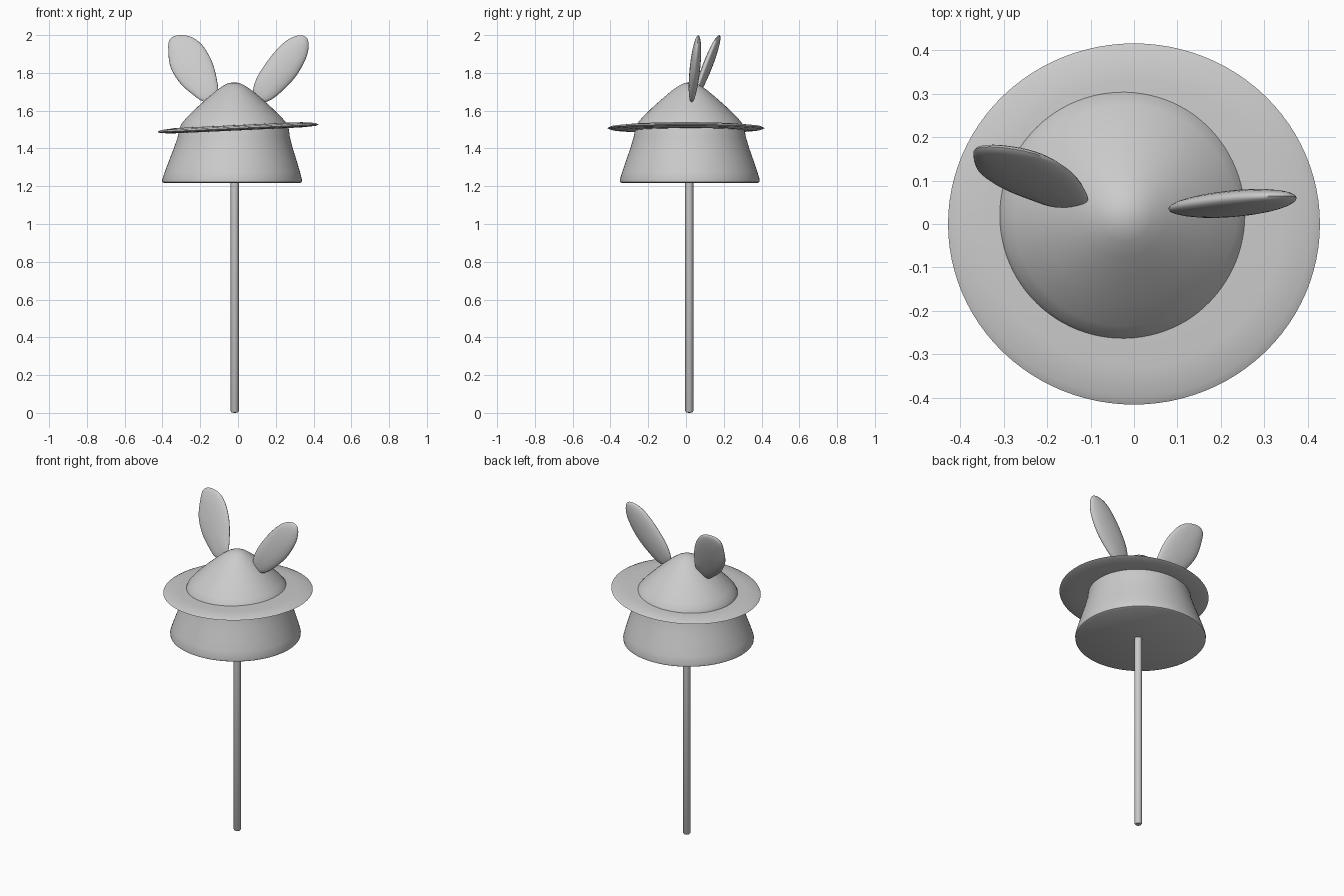
import bpy, bmesh, math
from mathutils import Vector

if "Cube" in bpy.data.objects:
    bpy.data.objects.remove(bpy.data.objects["Cube"])


def finish(name, bm, angle=40):
    bmesh.ops.recalc_face_normals(bm, faces=bm.faces)
    mesh = bpy.data.meshes.new(name)
    bm.to_mesh(mesh)
    bm.free()
    ob = bpy.data.objects.new(name, mesh)
    bpy.context.collection.objects.link(ob)
    bpy.ops.object.select_all(action='DESELECT')
    ob.select_set(True)
    bpy.context.view_layer.objects.active = ob
    bpy.ops.object.shade_smooth_by_angle(angle=math.radians(angle))
    return ob


def lathe(name, profile, sides=96, closed=False):
    """Spin (radius, z) points around the z axis."""
    bm = bmesh.new()
    vs = [bm.verts.new((r, 0, z)) for r, z in profile]
    pairs = list(zip(vs, vs[1:])) + ([(vs[-1], vs[0])] if closed else [])
    edges = [bm.edges.new(p) for p in pairs]
    bmesh.ops.spin(bm, geom=vs + edges, cent=(0, 0, 0), axis=(0, 0, 1),
                   angle=math.tau, steps=sides)
    bmesh.ops.remove_doubles(bm, verts=bm.verts, dist=1e-5)
    return finish(name, bm)


def smooth_loop(points, steps=5):
    """Closed Catmull-Rom curve through the outline points."""
    pts = [Vector(p) for p in points]
    n, out = len(pts), []
    for i in range(n):
        a, b, c, d = (pts[(i + k) % n] for k in (-1, 0, 1, 2))
        for s in range(steps):
            t = s / steps
            out.append(0.5 * (2 * b + (c - a) * t + (2 * a - 5 * b + 4 * c - d) * t * t
                              + (3 * b - a - 3 * c + d) * t ** 3))
    return out


def ear(name, outline, plane, half):
    """Lens-like leaf; outline in x,z and a leaning plane y = a + b*x + c*z."""
    loop = smooth_loop(outline)
    mid = sum(loop, Vector((0, 0))) / len(loop)
    a, b, c = plane
    bm = bmesh.new()

    def vert(p, offset):
        return bm.verts.new((p.x, a + b * p.x + c * p.y + offset, p.y))

    rings = []
    for k in range(1, 14):
        ang = math.pi * k / 14
        s, off = math.sin(ang), -half * math.cos(ang)
        rings.append([vert(mid + (p - mid) * s, off) for p in loop])
    n = len(loop)
    for r0, r1 in zip(rings, rings[1:]):
        for i in range(n):
            j = (i + 1) % n
            bm.faces.new((r0[i], r0[j], r1[j], r1[i]))
    for ring, off in ((rings[0], -half), (rings[-1], half)):
        pole = vert(mid, off)
        for i in range(n):
            bm.faces.new((ring[i], ring[(i + 1) % n], pole))
    return finish(name, bm, 60)


# Stick
stick = lathe("stick", [(0, 0), (0.016, 0.002), (0.0215, 0.01), (0.0215, 1.225)], 32)
stick.location = (-0.017, 0.017, 0)

# Flared hat body running into the pointed crown
body = lathe("hat_body", [
    (0, 1.217), (0.36, 1.217), (0.369, 1.222), (0.37, 1.235), (0.358, 1.275),
    (0.338, 1.335), (0.315, 1.40), (0.297, 1.46), (0.288, 1.51), (0.28, 1.53),
    (0.255, 1.56), (0.19, 1.624), (0.14, 1.668), (0.095, 1.706),
    (0.06, 1.731), (0.03, 1.746), (0, 1.75)])
body.location = (-0.032, 0.02, 0)
for v in body.data.vertices:  # crown leans slightly back toward the centre
    v.co.x += 0.012 * min(1, max(0, (v.co.z - 1.22) / 0.3))

# Tilted brim
brim = lathe("hat_brim", [(0.2, -0.012), (0.34, -0.011), (0.41, -0.007), (0.428, 0),
                          (0.41, 0.009), (0.34, 0.016), (0.2, 0.018)], closed=True)
brim.scale.y = 0.97
brim.location.z = 1.507
brim.rotation_euler.y = -math.radians(2.7)

# Ears
ear("ear_right", [(0.08, 1.69), (0.098, 1.77), (0.165, 1.875), (0.245, 1.962),
                  (0.315, 1.997), (0.362, 1.988), (0.374, 1.94), (0.357, 1.87),
                  (0.305, 1.78), (0.235, 1.705), (0.17, 1.655), (0.115, 1.645)],
    (-0.135, 0, 0.1), 0.028)
ear("ear_left", [(-0.11, 1.69), (-0.113, 1.77), (-0.14, 1.865), (-0.188, 1.945),
                 (-0.247, 1.99), (-0.32, 1.999), (-0.362, 1.975), (-0.369, 1.92),
                 (-0.357, 1.83), (-0.31, 1.75), (-0.245, 1.69), (-0.175, 1.648)],
    (-0.54, -0.105, 0.342), 0.025)
